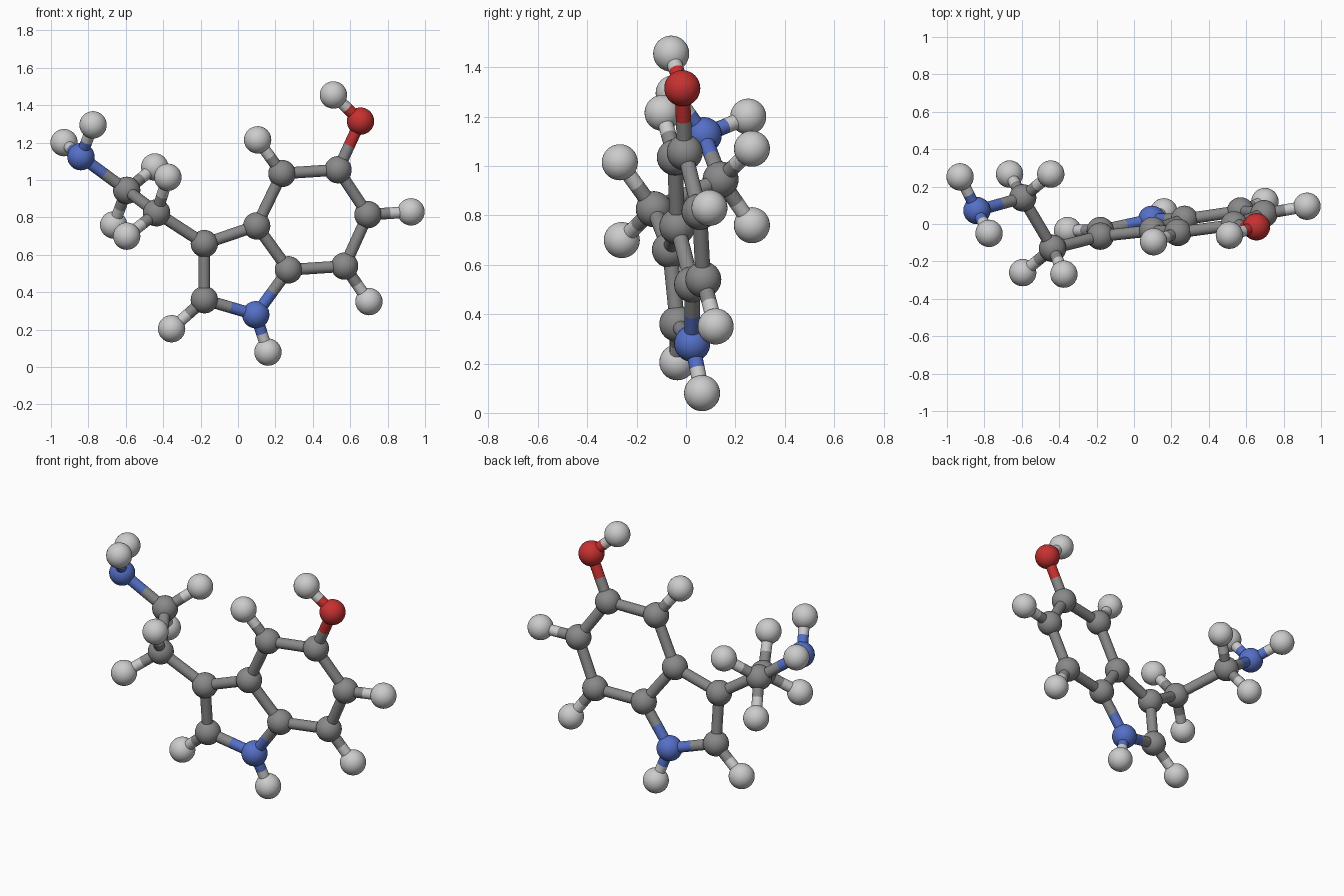
import bpy
from mathutils import Vector

cube = bpy.data.objects.get("Cube")
if cube:
    bpy.data.objects.remove(cube, do_unlink=True)

BALL_RADIUS = 0.073
ROD_RADIUS = 0.031


def material(name, rgb):
    mat = bpy.data.materials.new(name)
    mat.use_nodes = True
    mat.diffuse_color = (*rgb, 1)
    mat.node_tree.nodes["Principled BSDF"].inputs["Base Color"].default_value = (*rgb, 1)
    return mat


GREY = material("mid grey", (0.25, 0.25, 0.25))
WHITE = material("pale grey", (0.6, 0.6, 0.6))
BLUE = material("blue", (0.09, 0.16, 0.57))
RED = material("red", (0.57, 0.03, 0.03))

# Balls: name -> (colour, centre)
balls = {
    # five-sided ring
    "ring_side_upper": (GREY, (-0.18, -0.065, 0.66)),
    "ring_side_lower": (GREY, (-0.18, -0.035, 0.36)),
    "ring_blue": (BLUE, (0.095, 0.025, 0.28)),
    "shared_lower": (GREY, (0.27, 0.025, 0.52)),
    "shared_upper": (GREY, (0.10, -0.035, 0.755)),
    # six-sided ring
    "ring_top_left": (GREY, (0.235, -0.045, 1.035)),
    "ring_top_right": (GREY, (0.535, -0.005, 1.055)),
    "ring_right": (GREY, (0.695, 0.055, 0.815)),
    "ring_bottom_right": (GREY, (0.57, 0.07, 0.54)),
    # red branch
    "red_ball": (RED, (0.655, -0.015, 1.315)),
    "red_cap": (WHITE, (0.51, -0.06, 1.455)),
    # side chain
    "chain_inner": (GREY, (-0.435, -0.13, 0.825)),
    "chain_outer": (GREY, (-0.595, 0.14, 0.945)),
    "chain_blue": (BLUE, (-0.84, 0.072, 1.125)),
    # white end balls
    "cap_side_lower": (WHITE, (-0.355, -0.035, 0.205)),
    "cap_ring_blue": (WHITE, (0.16, 0.065, 0.08)),
    "cap_top_left": (WHITE, (0.105, -0.095, 1.215)),
    "cap_right": (WHITE, (0.925, 0.095, 0.83)),
    "cap_bottom_right": (WHITE, (0.70, 0.12, 0.35)),
    "cap_inner_upper": (WHITE, (-0.375, -0.268, 1.015)),
    "cap_inner_lower": (WHITE, (-0.595, -0.26, 0.70)),
    "cap_outer_upper": (WHITE, (-0.445, 0.267, 1.07)),
    "cap_outer_lower": (WHITE, (-0.665, 0.267, 0.76)),
    "cap_blue_back": (WHITE, (-0.93, 0.252, 1.20)),
    "cap_blue_front": (WHITE, (-0.775, -0.05, 1.295)),
}

# Each chain lists balls joined one after another
chains = [
    "ring_side_upper ring_side_lower ring_blue shared_lower shared_upper ring_side_upper",
    "shared_upper ring_top_left ring_top_right ring_right ring_bottom_right shared_lower",
    "ring_top_right red_ball red_cap",
    "ring_side_upper chain_inner chain_outer chain_blue",
    "ring_side_lower cap_side_lower",
    "ring_blue cap_ring_blue",
    "ring_top_left cap_top_left",
    "ring_right cap_right",
    "ring_bottom_right cap_bottom_right",
    "cap_inner_upper chain_inner cap_inner_lower",
    "cap_outer_upper chain_outer cap_outer_lower",
    "cap_blue_back chain_blue cap_blue_front",
]


def finish(name, mat):
    obj = bpy.context.object
    obj.name = name
    obj.data.materials.append(mat)
    bpy.ops.object.shade_smooth_by_angle()


def rod(name, start, end, mat):
    axis = end - start
    bpy.ops.mesh.primitive_cylinder_add(
        vertices=24, radius=ROD_RADIUS, depth=axis.length,
        location=(start + end) / 2, rotation=axis.to_track_quat("Z", "Y").to_euler())
    finish(name, mat)


for name, (mat, centre) in balls.items():
    bpy.ops.mesh.primitive_uv_sphere_add(
        segments=32, ring_count=16, radius=BALL_RADIUS, location=centre)
    finish(name, mat)

# Rods: each half takes the colour of the ball it meets
for chain in chains:
    names = chain.split()
    for a, b in zip(names, names[1:]):
        (mat_a, pos_a), (mat_b, pos_b) = balls[a], balls[b]
        pos_a, pos_b = Vector(pos_a), Vector(pos_b)
        middle = (pos_a + pos_b) / 2
        rod(f"rod_{a}_to_{b}", pos_a, middle, mat_a)
        rod(f"rod_{b}_to_{a}", pos_b, middle, mat_b)
